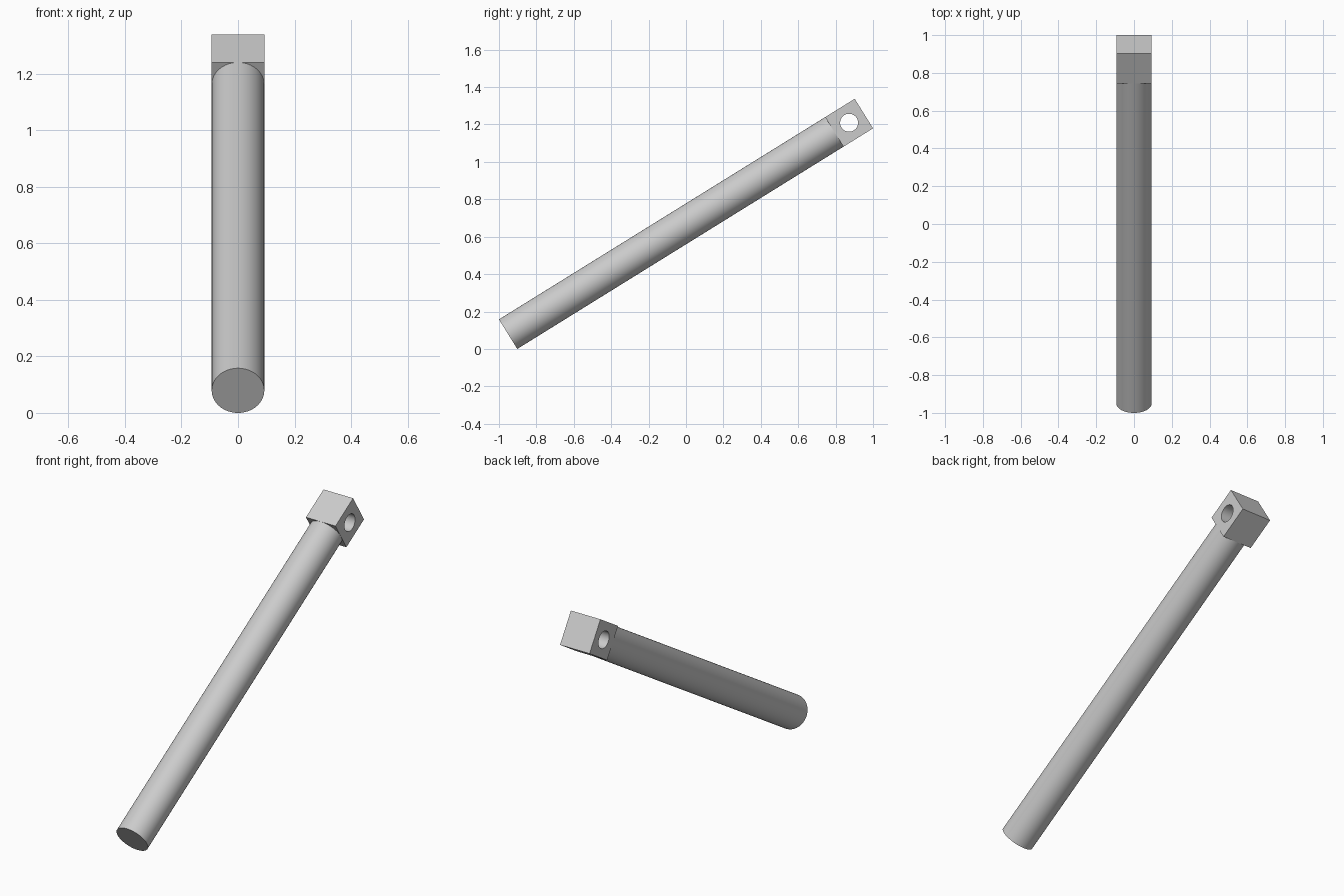
import bpy
import math
from mathutils import Matrix, Vector

cube = bpy.data.objects.get("Cube")
if cube:
    bpy.data.objects.remove(cube, do_unlink=True)

WIDTH = 0.186        # rod diameter and block side
LENGTH = 2.238       # overall length along the tilted axis
HOLE_RADIUS = 0.048
TILT = math.radians(31.8)

grey = bpy.data.materials.new("light_grey")
grey.use_nodes = True
colour = (0.6, 0.6, 0.6, 1)
grey.diffuse_color = colour
grey.node_tree.nodes["Principled BSDF"].inputs["Base Color"].default_value = colour

# Local frame: +y runs along the rod, then everything tilts up about x
centre_z = (LENGTH * math.sin(TILT) + WIDTH * math.cos(TILT)) / 2
frame = Matrix.Translation((0, 0, centre_z)) @ Matrix.Rotation(TILT, 4, 'X')


def place(name, along, turn=Matrix()):
    """Name the active object and set it on the tilted axis."""
    obj = bpy.context.object
    obj.name = name
    obj.data.materials.append(grey)
    obj.matrix_world = frame @ Matrix.Translation(Vector((0, along, 0))) @ turn
    return obj


# Round rod
rod_length = LENGTH - WIDTH
bpy.ops.mesh.primitive_cylinder_add(vertices=64, radius=WIDTH / 2, depth=rod_length)
rod = place("rod", -WIDTH / 2, Matrix.Rotation(math.radians(90), 4, 'X'))
bpy.ops.object.shade_smooth_by_angle(angle=math.radians(30))

# Cross hole cutter
block_at = (LENGTH - WIDTH) / 2
bpy.ops.mesh.primitive_cylinder_add(vertices=48, radius=HOLE_RADIUS, depth=WIDTH * 2)
cutter = place("hole_cutter", block_at, Matrix.Rotation(math.radians(90), 4, 'Y'))
cutter.hide_render = True

# Square end block with a hole through its sides
bpy.ops.mesh.primitive_cube_add(size=WIDTH)
block = place("end_block", block_at)
cut = block.modifiers.new("pin_hole", 'BOOLEAN')
cut.operation = 'DIFFERENCE'
cut.solver = 'EXACT'
cut.object = cutter
bpy.context.view_layer.update()
bpy.ops.object.modifier_apply(modifier=cut.name)
bpy.data.objects.remove(cutter, do_unlink=True)
bpy.ops.object.shade_smooth_by_angle(angle=math.radians(30))
